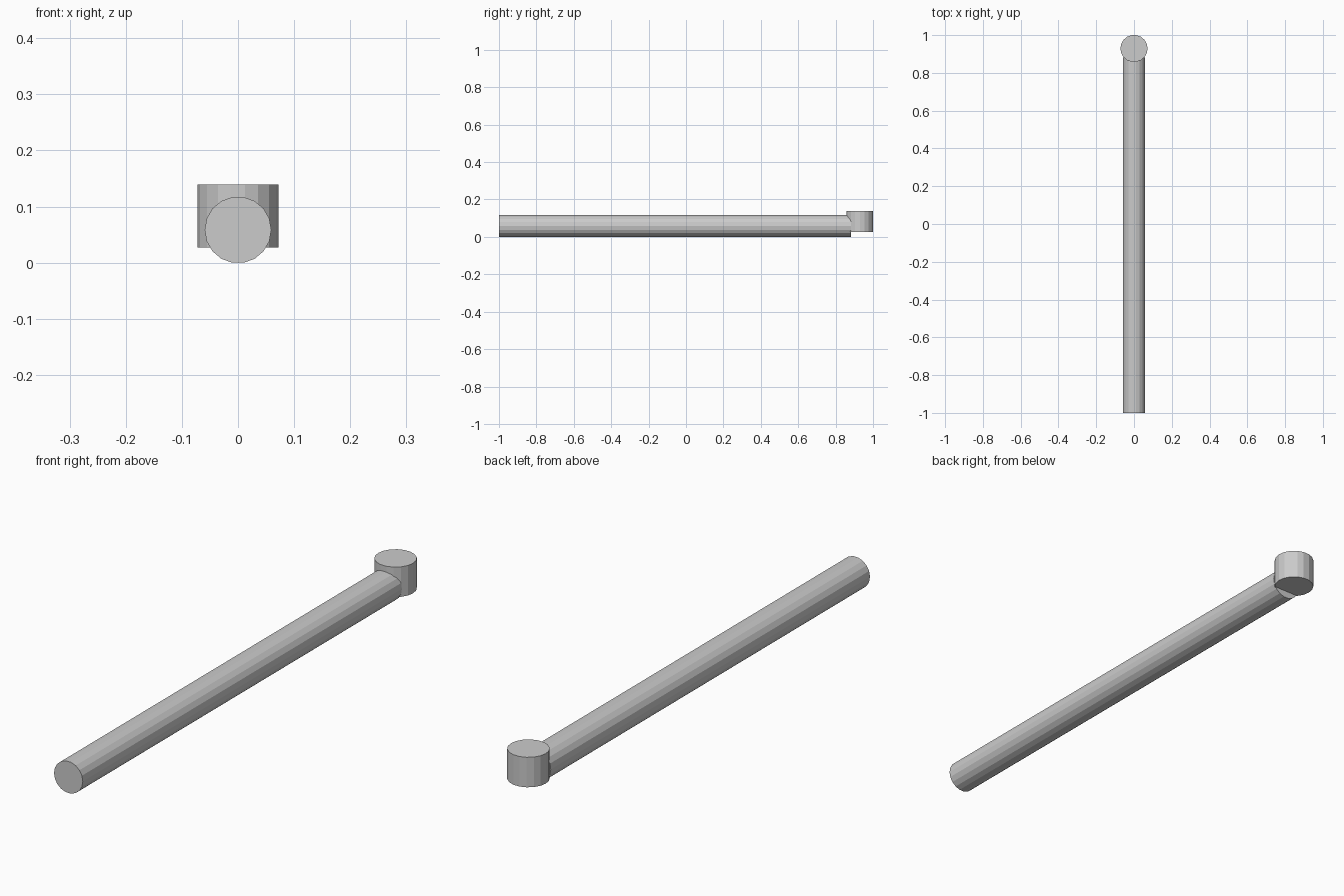
import bpy
from math import pi

if "Cube" in bpy.data.objects:
    bpy.data.objects.remove(bpy.data.objects["Cube"])

SIDES = 18


def cylinder(name, radius, depth, location, rotation):
    bpy.ops.mesh.primitive_cylinder_add(vertices=SIDES, radius=radius, depth=depth,
                                        location=location, rotation=rotation)
    obj = bpy.context.object
    obj.name = name
    bpy.ops.object.transform_apply(location=False, rotation=True, scale=True)
    return obj


# Long rod lying along y, running into the head
rod_front, rod_back = -1.0, 0.882
cylinder("rod", 0.0594, rod_back - rod_front,
         (0, (rod_front + rod_back) / 2, 0.0585), (pi / 2, pi / 2, 0))

# Upright round head at the back end
head_bottom, head_top = 0.027, 0.139
cylinder("head", 0.072, head_top - head_bottom,
         (0, 0.929, (head_bottom + head_top) / 2), (0, 0, pi / 2))
